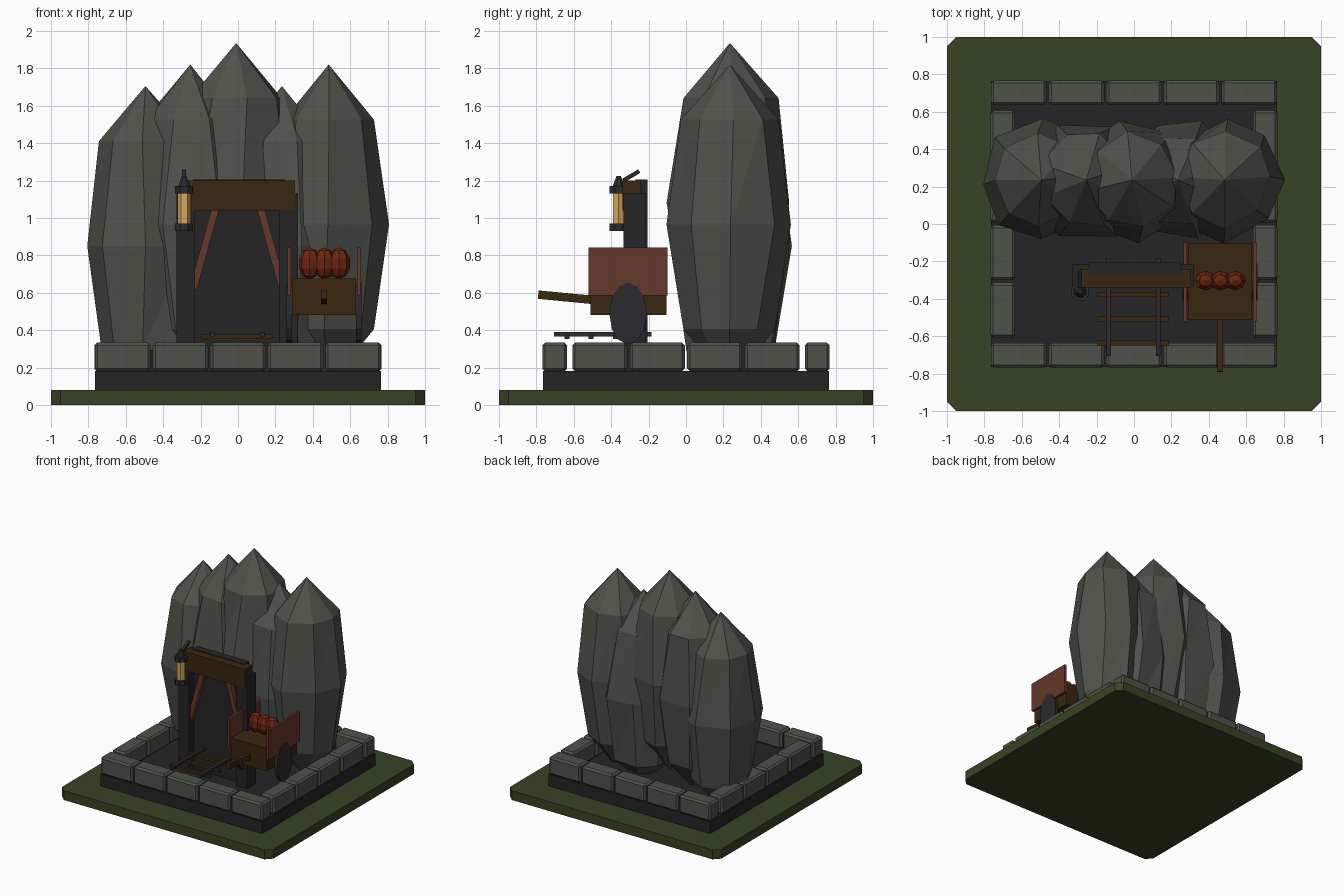
import bpy, bmesh, math, random
from mathutils import Matrix, Vector

if "Cube" in bpy.data.objects:
    bpy.data.objects.remove(bpy.data.objects["Cube"])

random.seed(4)


def mat(name, r, g, b):
    m = bpy.data.materials.new(name)
    m.diffuse_color = (r, g, b, 1)
    m.use_nodes = True
    m.node_tree.nodes["Principled BSDF"].inputs["Base Color"].default_value = m.diffuse_color
    return m


GRASS = mat("grass green", 0.038, 0.056, 0.017)
ROCK = mat("grey rock", 0.075, 0.085, 0.067)
DARK = mat("dark slate", 0.018, 0.018, 0.019)
METAL = mat("dark metal", 0.024, 0.024, 0.026)
WOOD = mat("dark wood", 0.041, 0.019, 0.005)
PLANK = mat("red brown wood", 0.13, 0.038, 0.021)
RED = mat("deep red", 0.15, 0.018, 0.005)
GLOW = mat("lantern glow", 0.70, 0.39, 0.11)


def finish(name, bm, material):
    bmesh.ops.recalc_face_normals(bm, faces=bm.faces)
    me = bpy.data.meshes.new(name)
    bm.to_mesh(me)
    bm.free()
    me.materials.append(material)
    ob = bpy.data.objects.new(name, me)
    bpy.context.collection.objects.link(ob)
    return ob


def box(name, x, y, z, material, bevel=0):
    """Box from (min, max) pairs on each axis."""
    bm = bmesh.new()
    bmesh.ops.create_cube(bm, size=1)
    for v in bm.verts:
        v.co = [(a + b) / 2 + c * (b - a) for (a, b), c in zip((x, y, z), v.co)]
    if bevel:
        bmesh.ops.bevel(bm, geom=bm.edges[:], offset=bevel, segments=1, affect='EDGES')
    return finish(name, bm, material)


def beam(name, p, q, width, height, material):
    """Square bar running between two points."""
    p, q = Vector(p), Vector(q)
    bm = bmesh.new()
    bmesh.ops.create_cube(bm, size=1)
    rot = (q - p).to_track_quat('Z', 'Y').to_matrix().to_4x4()
    scale = Matrix.Diagonal((width, height, (q - p).length, 1))
    bm.transform(Matrix.Translation((p + q) / 2) @ rot @ scale)
    return finish(name, bm, material)


def prism(name, x, y, z0, z1, r0, r1, sides, material):
    bm = bmesh.new()
    bmesh.ops.create_cone(bm, cap_ends=True, segments=sides, radius1=r0, radius2=r1, depth=z1 - z0)
    bm.transform(Matrix.Translation((x, y, (z0 + z1) / 2)) @ Matrix.Rotation(math.pi / sides, 4, 'Z'))
    return finish(name, bm, material)


def rock(name, x, zc, turn):
    """Pointed boulder: three jittered rings between two apexes."""
    n, y = 8, 0.235
    bm = bmesh.new()
    rings = []
    for dz, r in ((-0.56, 0.24), (0, 0.325), (0.56, 0.25)):
        ring = []
        for i in range(n):
            a = turn + math.tau * i / n + random.uniform(-0.1, 0.1)
            rr = r * random.uniform(0.95, 1.06)
            ring.append(bm.verts.new((x + rr * math.cos(a), y + rr * math.sin(a), zc + dz)))
        rings.append(ring)
    top = bm.verts.new((x, y, zc + 0.855))
    low = bm.verts.new((x, y, max(zc - 0.855, 0.06)))
    for i in range(n):
        j = (i + 1) % n
        for a, b in zip(rings, rings[1:]):
            bm.faces.new((a[i], a[j], b[j]))
            bm.faces.new((a[i], b[j], b[i]))
        bm.faces.new((rings[-1][i], rings[-1][j], top))
        bm.faces.new((rings[0][j], rings[0][i], low))
    return finish(name, bm, ROCK)


# grass slab with cut corners
bm = bmesh.new()
c = 0.95
outline = [(-c, -1), (c, -1), (1, -c), (1, c), (c, 1), (-c, 1), (-1, c), (-1, -c)]
face = bm.faces.new([bm.verts.new((x, y, 0)) for x, y in outline])
ext = bmesh.ops.extrude_face_region(bm, geom=[face])
bmesh.ops.translate(bm, vec=(0, 0, 0.08), verts=[g for g in ext["geom"] if isinstance(g, bmesh.types.BMVert)])
finish("grass_slab", bm, GRASS)

# slate floor and kerb of stone blocks
box("slate_floor", (-0.765, 0.765), (-0.765, 0.765), (0.08, 0.182), DARK)
for s, side in ((-1, "front"), (1, "back")):
    ys = sorted((s * 0.635, s * 0.768))
    for i in range(5):
        x = (i - 2) * 0.308
        box(f"{side}_kerb_block", (x - 0.149, x + 0.149), ys, (0.18, 0.333), ROCK, 0.015)
for s, side in ((-1, "left"), (1, "right")):
    xs = sorted((s * 0.635, s * 0.768))
    for i in range(4):
        y = (i - 1.5) * 0.307
        box(f"{side}_kerb_block", xs, (y - 0.147, y + 0.147), (0.18, 0.333), ROCK, 0.015)

# row of tall boulders
for i, (x, zc) in enumerate(((-0.495, 0.85), (-0.255, 0.965), (-0.01, 1.08), (0.235, 0.85), (0.485, 0.965))):
    rock(f"boulder_{i + 1}", x, zc, (0.0, 0.42, 0.15, 0.3, 0.0)[i])

# mine doorway
box("doorway_panel", (-0.24, 0.25), (-0.27, -0.205), (0.18, 1.205), DARK)
for x, side in ((-0.28, "left"), (0.27, "right")):
    box(f"{side}_post", (x - 0.05, x + 0.05), (-0.335, -0.215), (0.18, 1.13), DARK)
box("lintel", (-0.285, 0.305), (-0.34, -0.24), (1.04, 1.2), WOOD)
for s, side in ((-1, "left"), (1, "right")):
    beam(f"{side}_brace", (s * 0.115, -0.295, 1.07), (s * 0.24, -0.295, 0.62), 0.04, 0.04, PLANK)

# lantern on its hook
lx, ly = -0.288, -0.36
prism("lantern_base", lx, ly, 0.93, 0.97, 0.052, 0.052, 8, METAL)
prism("lantern_glass", lx, ly, 0.97, 1.13, 0.036, 0.036, 6, GLOW)
prism("lantern_lid", lx, ly, 1.13, 1.17, 0.052, 0.052, 8, METAL)
prism("lantern_cap", lx, ly, 1.17, 1.225, 0.035, 0.012, 8, METAL)
beam("lantern_hook", (lx, -0.335, 1.20), (lx, -0.25, 1.25), 0.022, 0.022, METAL)

# rail track
for x in (-0.135, 0.13):
    box("rail", (x - 0.013, x + 0.013), (-0.705, -0.185), (0.367, 0.39), METAL)
for i in range(4):
    y = -0.637 + i * 0.13
    box("rail_tie", (-0.195, 0.187), (y - 0.013, y + 0.013), (0.353, 0.376), WOOD)

# hand cart
box("cart_body", (0.29, 0.63), (-0.51, -0.105), (0.48, 0.675), WOOD)
for x, side in ((0.274, "left"), (0.645, "right")):
    box(f"{side}_cart_board", (x - 0.01, x + 0.01), (-0.52, -0.1), (0.585, 0.842), PLANK)
    bm = bmesh.new()
    bmesh.ops.create_cone(bm, cap_ends=True, segments=12, radius1=1, radius2=1, depth=0.028)
    bm.transform(Matrix.Translation((x, -0.31, 0.49)) @ Matrix.Diagonal((1, 0.1, 0.165, 1))
                 @ Matrix.Rotation(math.pi / 2, 4, 'Y'))
    finish(f"{side}_cart_wheel", bm, METAL)
beam("cart_handle", (0.46, -0.79, 0.59), (0.46, -0.48, 0.56), 0.034, 0.045, WOOD)

# red load in the cart
for x in (0.383, 0.462, 0.541):
    bm = bmesh.new()
    bmesh.ops.create_uvsphere(bm, u_segments=8, v_segments=5, radius=1)
    bm.transform(Matrix.Translation((x, -0.303, 0.757)) @ Matrix.Diagonal((0.06, 0.055, 0.085, 1)))
    finish("red_load", bm, RED)
